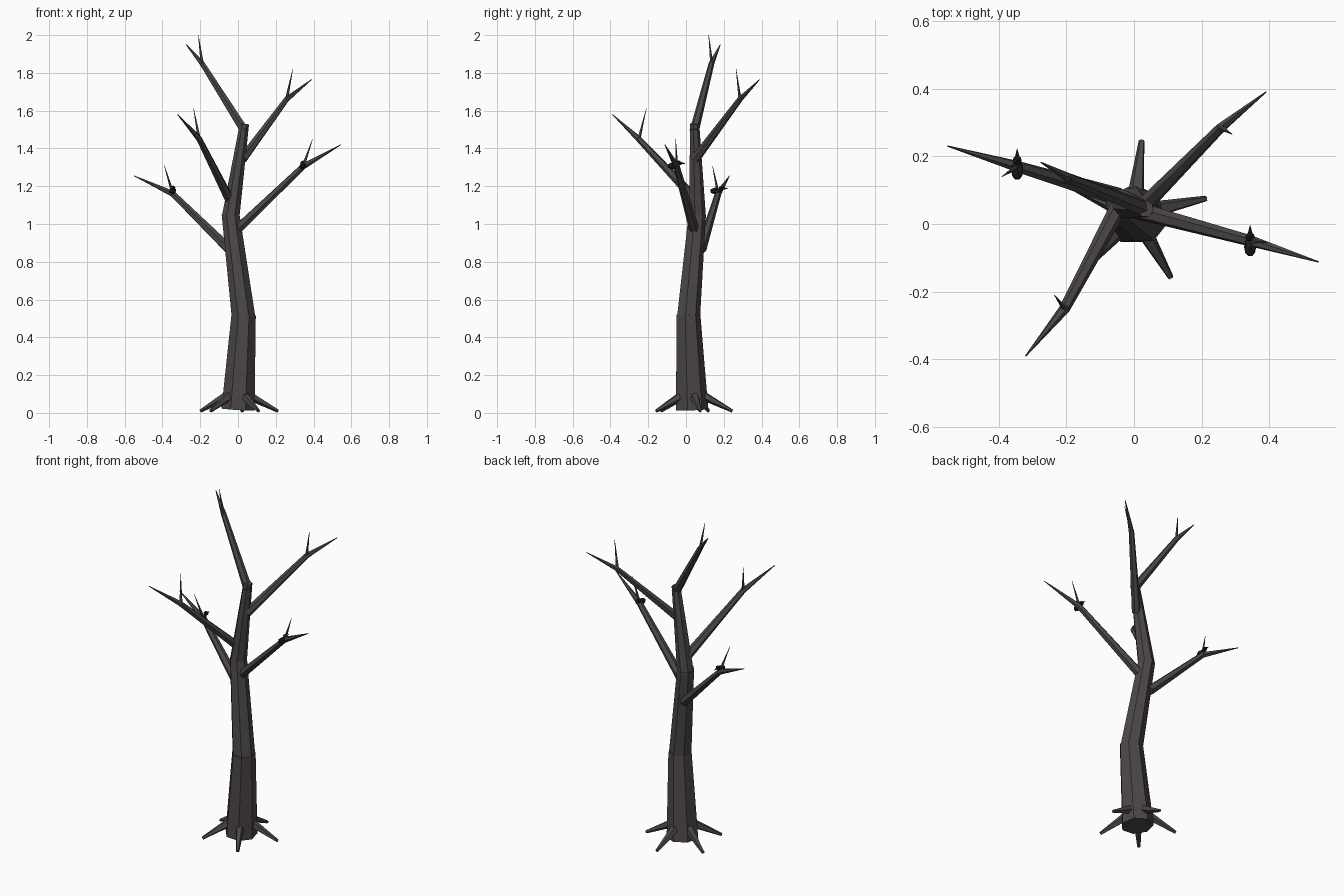
import bpy, bmesh, math
from mathutils import Vector, Matrix

if "Cube" in bpy.data.objects:
    bpy.data.objects.remove(bpy.data.objects["Cube"])


def material(name, rgb):
    m = bpy.data.materials.new(name)
    m.diffuse_color = (*rgb, 1)
    m.use_nodes = True
    m.node_tree.nodes["Principled BSDF"].inputs["Base Color"].default_value = m.diffuse_color
    return m


BARK = material("dark bark", (0.072, 0.064, 0.062))
BLACK = material("bird black", (0.012, 0.012, 0.014))


def limb(bm, a, b, r1, r2, sides):
    """Tapered flat-sided cone from a to b."""
    a, b = Vector(a), Vector(b)
    d = b - a
    rot = Vector((0, 0, 1)).rotation_difference(d).to_matrix().to_4x4()
    bmesh.ops.create_cone(bm, cap_ends=True, segments=sides, radius1=r1, radius2=r2,
                          depth=d.length, matrix=Matrix.Translation((a + b) / 2) @ rot)


def ball(bm, centre, scale):
    m = Matrix.Translation(centre) @ Matrix.Diagonal((*scale, 1))
    bmesh.ops.create_icosphere(bm, subdivisions=1, radius=1, matrix=m)


def finish(bm, name, mat):
    me = bpy.data.meshes.new(name)
    bm.to_mesh(me)
    bm.free()
    me.materials.append(mat)
    bpy.context.collection.objects.link(bpy.data.objects.new(name, me))


# crooked trunk in three tapered pieces
bm = bmesh.new()
limb(bm, (0, 0.028, 0.018), (0.03, 0.01, 0.52), 0.09, 0.066, 7)
limb(bm, (0.03, 0.01, 0.50), (-0.04, 0.058, 1.055), 0.064, 0.048, 7)
limb(bm, (-0.04, 0.058, 1.03), (0.034, 0.045, 1.53), 0.048, 0.025, 7)
finish(bm, "trunk", BARK)

# roots spread evenly round the base
bm = bmesh.new()
for i in range(5):
    t = math.radians(84 - 72 * i)
    c, s = math.cos(t), math.sin(t)
    limb(bm, (0.055 * c, 0.03 + 0.055 * s, 0.095), (0.217 * c, 0.03 + 0.217 * s, 0.01),
         0.026, 0.009, 5)
finish(bm, "roots", BARK)

# branches: start, elbow, tip, twig tip, base radius, elbow radius
branches = {
    "left_branch": ((-0.045, 0.08, 0.865), (-0.345, 0.17, 1.16), (-0.55, 0.23, 1.255),
                    (-0.39, 0.14, 1.31), 0.028, 0.017),
    "right_branch": ((-0.01, 0.045, 0.965), (0.345, -0.05, 1.305), (0.545, -0.112, 1.42),
                     (0.395, -0.055, 1.45), 0.027, 0.017),
    "front_branch": ((-0.045, 0.05, 1.13), (-0.205, -0.25, 1.45), (-0.32, -0.39, 1.58),
                     (-0.235, -0.21, 1.61), 0.026, 0.016),
    "back_branch": ((0.025, 0.05, 1.345), (0.257, 0.285, 1.66), (0.39, 0.39, 1.765),
                    (0.29, 0.265, 1.82), 0.025, 0.015),
    "top_branch": ((0.037, 0.043, 1.49), (-0.19, 0.135, 1.85), (-0.275, 0.182, 1.95),
                   (-0.21, 0.12, 2.0), 0.025, 0.015),
}
for name, (start, elbow, tip, twig, r1, r2) in branches.items():
    bm = bmesh.new()
    limb(bm, start, elbow, r1, r2, 6)
    limb(bm, elbow, tip, r2, 0.002, 6)
    limb(bm, elbow, twig, 0.009, 0.001, 5)
    finish(bm, name, BARK)

# small perched birds facing the back
for name, pos in (("left_bird", (-0.345, 0.158, 1.175)), ("right_bird", (0.343, -0.068, 1.308))):
    p = Vector(pos)
    bm = bmesh.new()
    ball(bm, p, (0.02, 0.032, 0.02))
    ball(bm, p + Vector((0, 0.03, 0.014)), (0.015, 0.015, 0.015))
    limb(bm, p + Vector((0, 0.04, 0.014)), p + Vector((0, 0.065, 0.012)), 0.007, 0.0005, 4)
    finish(bm, name, BLACK)
